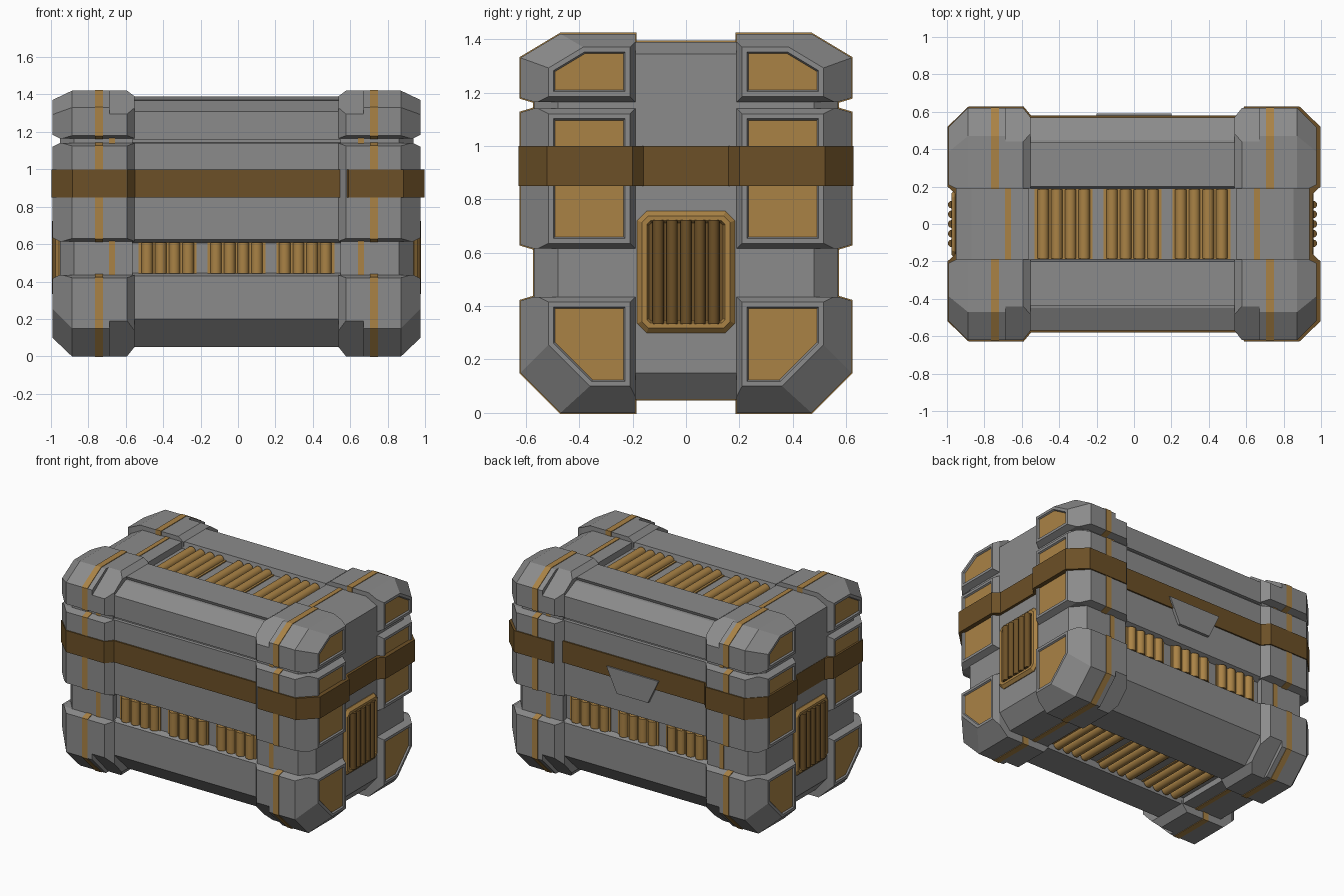
import bpy, bmesh, math
from mathutils import Vector as V, Matrix

if "Cube" in bpy.data.objects:
    bpy.data.objects.remove(bpy.data.objects["Cube"])


def material(name, rgb):
    m = bpy.data.materials.new(name)
    m.diffuse_color = (*rgb, 1)
    m.use_nodes = True
    m.node_tree.nodes["Principled BSDF"].inputs["Base Color"].default_value = m.diffuse_color
    return m


GREY = material("steel grey", (0.26, 0.26, 0.26))
GOLD = material("ochre gold", (0.40, 0.225, 0.06))
BROWN = material("dark brown", (0.15, 0.08, 0.02))
SHIFT = -0.008   # the body sits slightly left of the strap


def add_object(name, bm, mats, mirror=(False, False), shift=SHIFT):
    bmesh.ops.recalc_face_normals(bm, faces=bm.faces[:])
    me = bpy.data.meshes.new(name)
    bm.to_mesh(me)
    bm.free()
    for m in mats:
        me.materials.append(m)
    ob = bpy.data.objects.new(name, me)
    ob.location.x = shift
    bpy.context.collection.objects.link(ob)
    if any(mirror):
        mod = ob.modifiers.new("mirror", 'MIRROR')
        mod.use_axis = (mirror[0], mirror[1], False)
        mod.use_mirror_merge = False
    return ob


def prism(bm, pts, vec):
    a = [bm.verts.new(p) for p in pts]
    b = [bm.verts.new(V(p) + V(vec)) for p in pts]
    bm.faces.new(a)
    top = bm.faces.new(b)
    n = len(a)
    for i in range(n):
        bm.faces.new((a[i], a[(i + 1) % n], b[(i + 1) % n], b[i]))
    return top


def box(bm, lo, hi):
    (x0, y0, z0), (x1, y1, z1) = lo, hi
    prism(bm, [(x0, y0, z0), (x1, y0, z0), (x1, y1, z0), (x0, y1, z0)], (0, 0, z1 - z0))


def cut_box(lo, hi, planes, grow=0.0):
    """Box trimmed by planes; a plane is three points, or two points and an axis."""
    lo, hi = V(lo), V(hi)
    mid = (lo + hi) / 2
    g = V((0, grow, grow))
    bm = bmesh.new()
    box(bm, lo - g, hi + g)
    for p, q, r in planes:
        p, q = V(p), V(q)
        along = V([float(c == r) for c in "xyz"]) if isinstance(r, str) else V(r) - p
        n = (q - p).cross(along).normalized()
        if n.dot(p - mid) < 0:
            n = -n
        res = bmesh.ops.bisect_plane(bm, geom=bm.verts[:] + bm.edges[:] + bm.faces[:], dist=1e-5,
                                     plane_co=p + n * grow, plane_no=n, clear_outer=True)
        cut = [e for e in res['geom_cut'] if isinstance(e, bmesh.types.BMEdge) and e.is_boundary]
        if len(cut) > 2:
            bmesh.ops.contextual_create(bm, geom=cut)
    bmesh.ops.recalc_face_normals(bm, faces=bm.faces[:])
    return bm


def bar(bm, centre, radius, length, axis):
    rot = Matrix.Rotation(math.pi / 2, 4, 'X') if axis == 'y' else Matrix()
    res = bmesh.ops.create_cone(bm, cap_ends=True, segments=12, radius1=radius, radius2=radius,
                                depth=length, matrix=Matrix.Translation(centre) @ rot)
    for f in {f for v in res['verts'] for f in v.link_faces}:
        f.smooth = len(f.verts) == 4


# Middle body: notched profile run along x, with lid seam and vent channels
half = [(.19, .09), (.2, .05), (.42, .05), (.57, .2), (.57, .43), (.53, .445), (.53, .605),
        (.57, .625), (.57, 1.14), (.55, 1.142), (.55, 1.158), (.57, 1.16), (.57, 1.31),
        (.45, 1.368), (.43, 1.37), (.437, 1.39), (.2, 1.39), (.19, 1.345)]
profile = half + [(-y, z) for y, z in reversed(half)]
bm = bmesh.new()
prism(bm, [(-.56, y, z) for y, z in profile], (1.12, 0, 0))
add_object("middle_body", bm, [GREY])

# End cores between the corner blocks, with a thin gold band
core_planes = [((0, .42, .05), (0, .57, .2), 'x'), ((0, .43, 1.39), (0, .57, 1.31), 'x'),
               ((0, -.42, .05), (0, -.57, .2), 'x'), ((0, -.43, 1.39), (0, -.57, 1.31), 'x'),
               ((.87, .57, 0), (.945, .48, 0), 'z'), ((.87, -.57, 0), (.945, -.48, 0), 'z'),
               ((.86, 0, .05), (.945, 0, .15), 'y'), ((.86, 0, 1.39), (.945, 0, 1.345), 'y')]
add_object("end_core", cut_box((.555, -.57, .05), (.945, .57, 1.39), core_planes), [GREY], (True, False))
add_object("end_core_band", cut_box((.65, -.57, .05), (.682, .57, 1.39), core_planes, .004),
           [GOLD], (True, False))

# Corner blocks: three heights, mirrored to all four corners
X, Y = .985, .62


def draft(z, d):
    """Sloped edge faces of a block beside a gap; d points out of the block."""
    return [((X, 0, z - d * .02), (.945, 0, z), 'y'), ((0, Y, z - d * .015), (0, .57, z), 'x')]


common = [((.88, Y, 0), (X, .515, 0), 'z'), ((X, .21, 0), (.945, .19, 0), 'z')]
inner = [((.545, .57, 0), (.585, Y, 0), 'z')]
low_ends = [((.88, 0, 0), (X, 0, .1), 'y'), ((.88, Y, .15), (.88, .47, 0), (X, .36, .1))]
top_ends = [((.88, 0, 1.42), (X, 0, 1.37), 'y'), ((.88, Y, 1.33), (.88, .47, 1.42), (X, .385, 1.37))]
low_side, top_side = [((0, .47, 0), (0, Y, .15), 'x')], [((0, .47, 1.42), (0, Y, 1.33), 'x')]
low_gap, top_gap = draft(.435, 1), draft(1.165, -1)
blocks = [("lower", 0, .435, .68, common + low_gap + low_ends + low_side),
          ("middle", .615, 1.14, .545, common + inner + draft(.615, -1) + draft(1.14, 1)),
          ("lid", 1.165, 1.42, .68, common + top_gap + top_ends + top_side)]
for name, z0, z1, x0, planes in blocks:
    bm = cut_box((x0, .19, z0), (X, Y, z1), planes)
    end = max(bm.faces, key=lambda f: f.normal.x)
    # gold panel set into the outer face
    bmesh.ops.inset_region(bm, faces=[end], thickness=.018, use_even_offset=True)
    bmesh.ops.inset_region(bm, faces=[end], thickness=.006, depth=-.01, use_even_offset=True)
    end.material_index = 1
    add_object(name + "_corner_block", bm, [GREY, GOLD], (True, True))
    # gold band wrapped round the block
    add_object(name + "_corner_band", cut_box((.715, .19, z0), (.757, Y, z1), planes, .004),
               [GOLD], (True, True))

# Inner flanges of the lower and lid blocks, with deeper chamfers
low_flange = inner + low_gap + [((0, .44, 0), (0, Y, .19), 'x'), ((.545, 0, .05), (.585, 0, 0), 'y')]
top_flange = inner + top_gap + [((0, .44, 1.42), (0, Y, 1.295), 'x'), ((.545, 0, 1.39), (.585, 0, 1.42), 'y')]
add_object("lower_flange", cut_box((.545, .19, 0), (.68, Y, .435), low_flange), [GREY], (True, True))
add_object("lid_flange", cut_box((.545, .19, 1.165), (.68, Y, 1.42), top_flange), [GREY], (True, True))

# Vent bars: three groups of four on each long side
side, top, bottom = bmesh.new(), bmesh.new(), bmesh.new()
for g in (-.368, 0, .368):
    a, b = g - .155, g + .155
    box(side, (a, .52, .44), (b, .537, .61))
    box(top, (a, -.188, 1.335), (b, .188, 1.352))
    box(bottom, (a, -.188, .083), (b, .188, .1))
    for i in range(4):
        x = g + (i - 1.5) * .073
        bar(side, (x, .534, .525), .031, .165, 'z')
        bar(top, (x, 0, 1.35), .031, .37, 'y')
        bar(bottom, (x, 0, .085), .031, .37, 'y')
add_object("side_vent_bars", side, [GOLD], (False, True))
add_object("top_vent_bars", top, [GOLD])
add_object("bottom_vent_bars", bottom, [GOLD])

# End grilles: chamfered frame with five upright bars
bm = bmesh.new()
c = .035
quarter = [(.183, .228 - c), (.183 - c, .228)]
ring = quarter + [(-y, z) for y, z in reversed(quarter)]
ring += [(-y, -z) for y, z in ring]
face = prism(bm, [(.93, y, .528 + z) for y, z in ring], (.02, 0, 0))
bmesh.ops.recalc_face_normals(bm, faces=bm.faces[:])
for thick, depth in ((.018, .018), (.018, 0), (.008, -.018)):
    bmesh.ops.inset_region(bm, faces=[face], thickness=thick, depth=depth, use_even_offset=True)
face.material_index = 1
add_object("grille_frame", bm, [GOLD, BROWN], (True, False))
bm = bmesh.new()
for i in range(-2, 3):
    bar(bm, (.966, i * .052, .528), .021, .39, 'z')
add_object("grille_bars", bm, [BROWN], (True, False))

# Strap following the outline all the way round
q = [(.55, .58), (.59, .628), (.885, .628), (.997, .52), (.997, .2), (.955, .16)]
outline = q + [(x, -y) for x, y in reversed(q)]
outline += [(-x, -y) for x, y in outline]
bm = bmesh.new()
prism(bm, [(x, y, .85) for x, y in outline], (0, 0, .15))
add_object("strap", bm, [BROWN], shift=0)

# Tapered plate on the back of the strap
bm = bmesh.new()
prism(bm, [(-.2, .56, .92), (.2, .56, .92), (.12, .56, .75), (-.12, .56, .75)], (0, .03, 0))
add_object("back_plate", bm, [GREY], shift=0)
